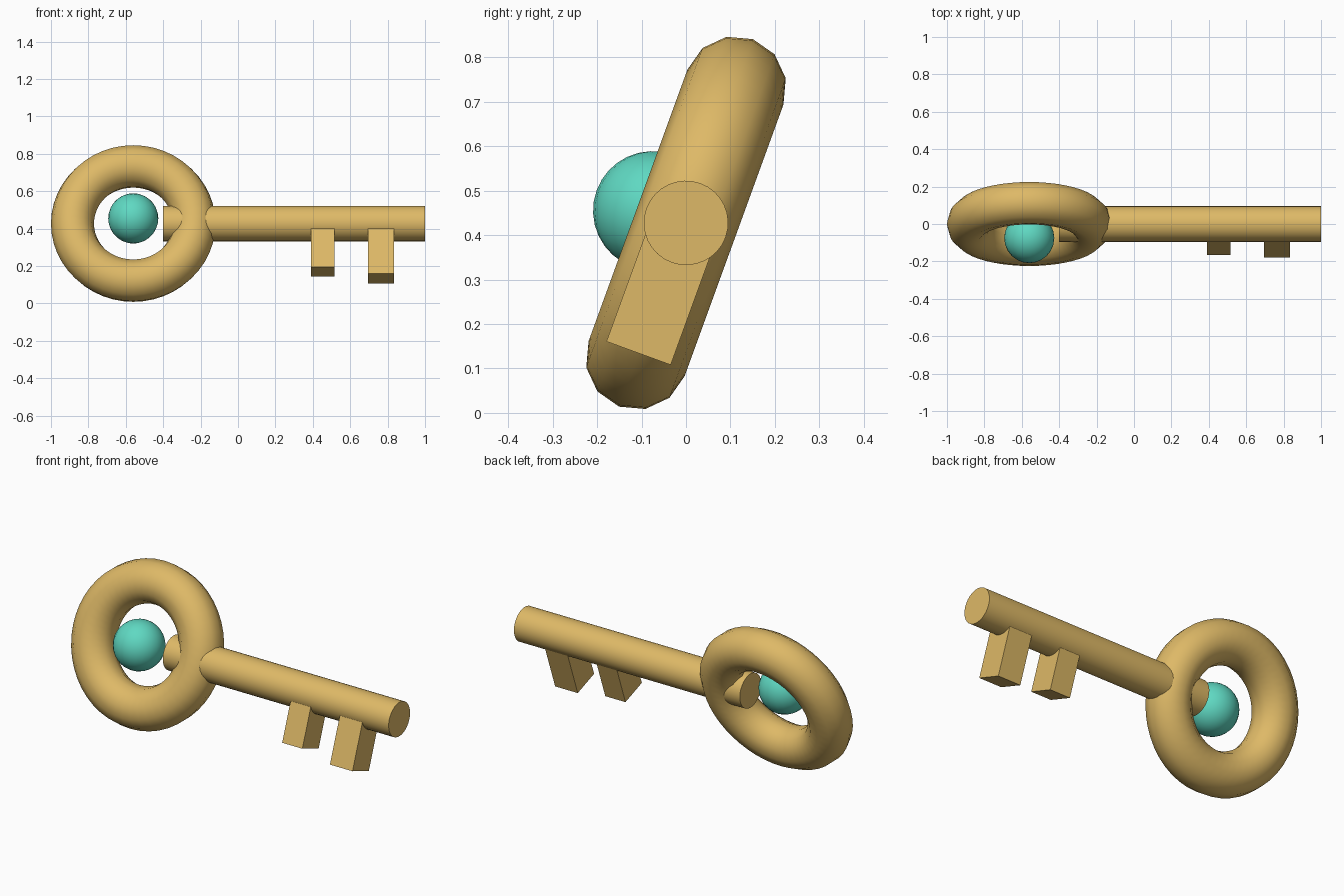
import bpy
import math
from mathutils import Matrix

if "Cube" in bpy.data.objects:
    bpy.data.objects.remove(bpy.data.objects["Cube"])

# The whole key leans back about its shaft axis
TILT = Matrix.Translation((0, 0, 0.4275)) @ Matrix.Rotation(math.radians(-20), 4, 'X')


def material(name, colour):
    mat = bpy.data.materials.new(name)
    mat.diffuse_color = (*colour, 1)
    mat.use_nodes = True
    mat.node_tree.nodes["Principled BSDF"].inputs["Base Color"].default_value = mat.diffuse_color
    return mat


gold = material("gold", (0.73, 0.485, 0.135))
teal = material("teal", (0.115, 0.69, 0.54))


def finish(name, mat, local, smooth=True):
    """Name and colour the active object, then place it in the tilted key frame."""
    obj = bpy.context.object
    obj.name = name
    obj.data.materials.append(mat)
    if smooth:
        bpy.ops.object.shade_smooth_by_angle(angle=math.radians(40))
    obj.matrix_world = TILT @ local
    return obj


def move(x, y=0, z=0):
    return Matrix.Translation((x, y, z))


# Ring-shaped handle
bpy.ops.mesh.primitive_torus_add(major_radius=0.325, minor_radius=0.115,
                                 major_segments=48, minor_segments=12)
finish("handle_ring", gold, move(-0.56) @ Matrix.Rotation(math.pi / 2, 4, 'X'))

# Round shaft, its inner end poking into the ring
bpy.ops.mesh.primitive_cylinder_add(vertices=32, radius=0.095, depth=1.4)
finish("shaft", gold, move(0.3) @ Matrix.Rotation(math.pi / 2, 4, 'Y'))

# Two teeth under the shaft: left x, right x, bottom
for name, x0, x1, bottom in (("inner_tooth", 0.39, 0.515, -0.274),
                             ("outer_tooth", 0.695, 0.835, -0.312)):
    top = -0.03
    bpy.ops.mesh.primitive_cube_add(size=1)
    size = Matrix.Diagonal((x1 - x0, 0.154, top - bottom, 1))
    bpy.context.object.data.transform(size)
    finish(name, gold, move((x0 + x1) / 2, 0, (top + bottom) / 2), smooth=False)

# Gem floating in front of the ring opening
bpy.ops.mesh.primitive_uv_sphere_add(segments=24, ring_count=16, radius=0.134)
finish("gem", teal, move(-0.56, -0.08))
